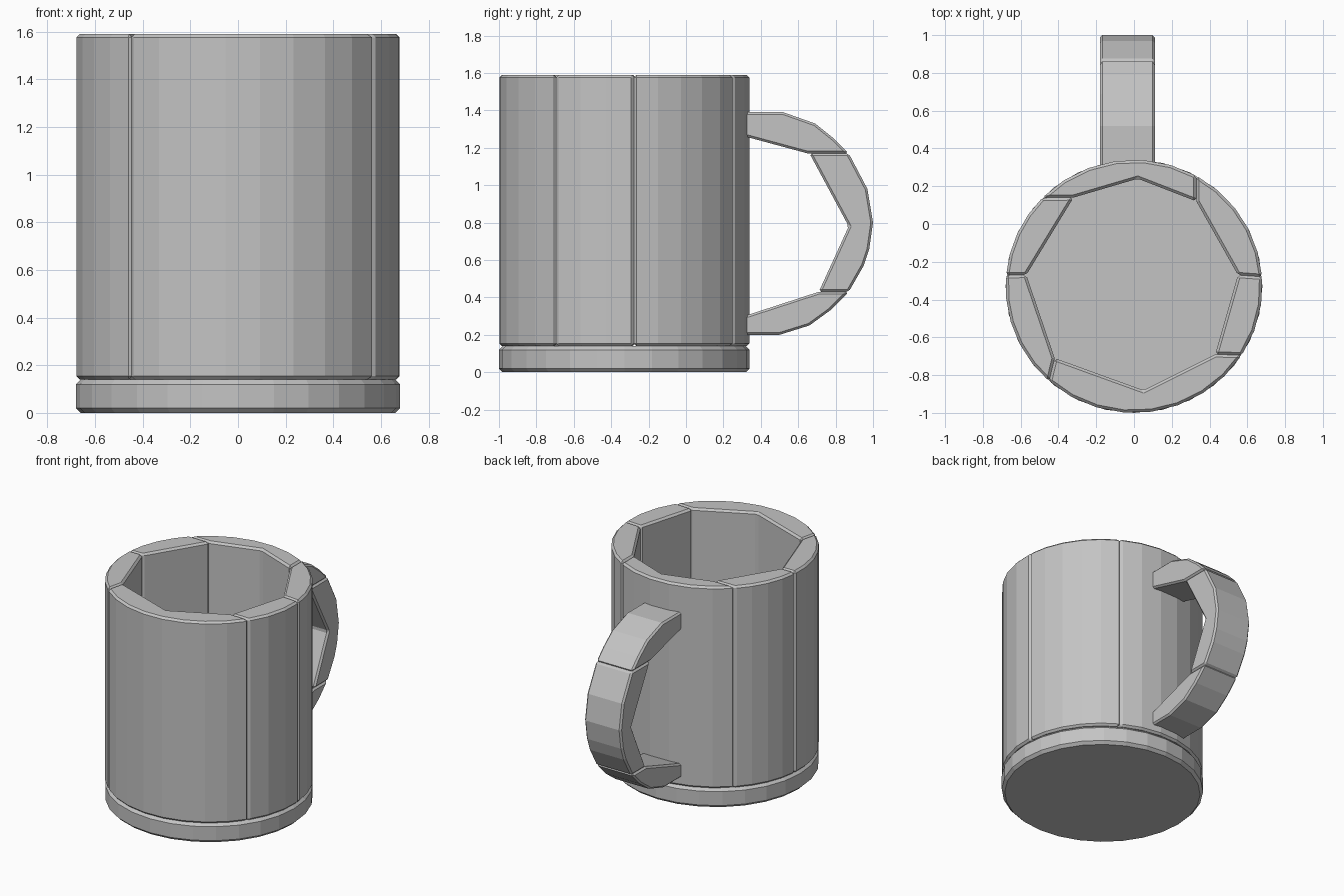
import bpy
import bmesh
from math import radians, cos, sin, ceil

cube = bpy.data.objects.get("Cube")
if cube:
    bpy.data.objects.remove(cube, do_unlink=True)

# One grey for the whole mug
grey = bpy.data.materials.new("plain_grey")
grey.use_nodes = True
colour = (0.55, 0.55, 0.55, 1)
grey.diffuse_color = colour
grey.node_tree.nodes["Principled BSDF"].inputs["Base Color"].default_value = colour

CENTRE_Y, RADIUS_X, RADIUS_Y = -0.33, 0.68, 0.67
FLOOR, RIM = 0.14, 1.59


def prism(name, outline, offset, chamfer):
    """Extrude a flat outline along the offset and chamfer its sharp edges."""
    bm = bmesh.new()
    face = bm.faces.new([bm.verts.new(p) for p in outline])
    top = bmesh.ops.extrude_face_region(bm, geom=[face])["geom"]
    bmesh.ops.translate(bm, vec=offset,
                        verts=[v for v in top if isinstance(v, bmesh.types.BMVert)])
    bmesh.ops.recalc_face_normals(bm, faces=bm.faces)
    mesh = bpy.data.meshes.new(name)
    bm.to_mesh(mesh)
    bm.free()
    mesh.materials.append(grey)
    obj = bpy.data.objects.new(name, mesh)
    bpy.context.collection.objects.link(obj)
    bevel = obj.modifiers.new("chamfer", "BEVEL")
    bevel.width = chamfer
    bevel.segments = 1
    bevel.limit_method = "ANGLE"
    bevel.angle_limit = radians(35)
    return obj


def rim_arc(start, end):
    """Points along the outer wall between two angles in degrees."""
    steps = ceil((end - start) / 13)
    angles = [radians(start + (end - start) * i / steps) for i in range(steps + 1)]
    return [(RADIUS_X * cos(a), CENTRE_Y + RADIUS_Y * sin(a)) for a in angles]


# Base slab
prism("mug_base", [(x, y, 0) for x, y in rim_arc(0, 360)[:-1]], (0, 0, FLOOR), 0.02)

# Wall staves: outer angles, then the inner corners from end back to start
staves = {
    "wall_back": (61, 135.6, [(-0.32, 0.14), (0.02, 0.24), (0.33, 0.12)]),
    "wall_back_right": (135.6, 175, [(-0.57, -0.27), (-0.32, 0.14)]),
    "wall_front_right": (175, 228.6, [(-0.42, -0.71), (-0.57, -0.27)]),
    "wall_front": (228.6, 327, [(0.43, -0.69), (0.05, -0.88), (-0.42, -0.71)]),
    "wall_front_left": (327, 364.3, [(0.55, -0.27), (0.43, -0.69)]),
    "wall_back_left": (4.3, 61, [(0.33, 0.12), (0.55, -0.27)]),
}
for name, (start, end, inner) in staves.items():
    outline = [(x, y, FLOOR) for x, y in rim_arc(start, end) + inner]
    prism(name, outline, (0, 0, RIM - FLOOR), 0.014)

# Handle in three blocks, as side profiles in y and z
handle = {
    "handle_top": [(0.28, 1.39), (0.52, 1.39), (0.69, 1.33), (0.79, 1.25),
                   (0.87, 1.17), (0.65, 1.17), (0.28, 1.27)],
    "handle_middle": [(0.66, 1.17), (0.87, 1.17), (0.97, 0.98), (1.0, 0.8),
                      (0.98, 0.66), (0.95, 0.57), (0.87, 0.43), (0.71, 0.43),
                      (0.87, 0.78)],
    "handle_bottom": [(0.28, 0.29), (0.71, 0.43), (0.87, 0.43), (0.77, 0.33),
                      (0.66, 0.25), (0.5, 0.2), (0.28, 0.2)],
}
for name, profile in handle.items():
    prism(name, [(-0.18, y, z) for y, z in profile], (0.29, 0, 0), 0.012)
